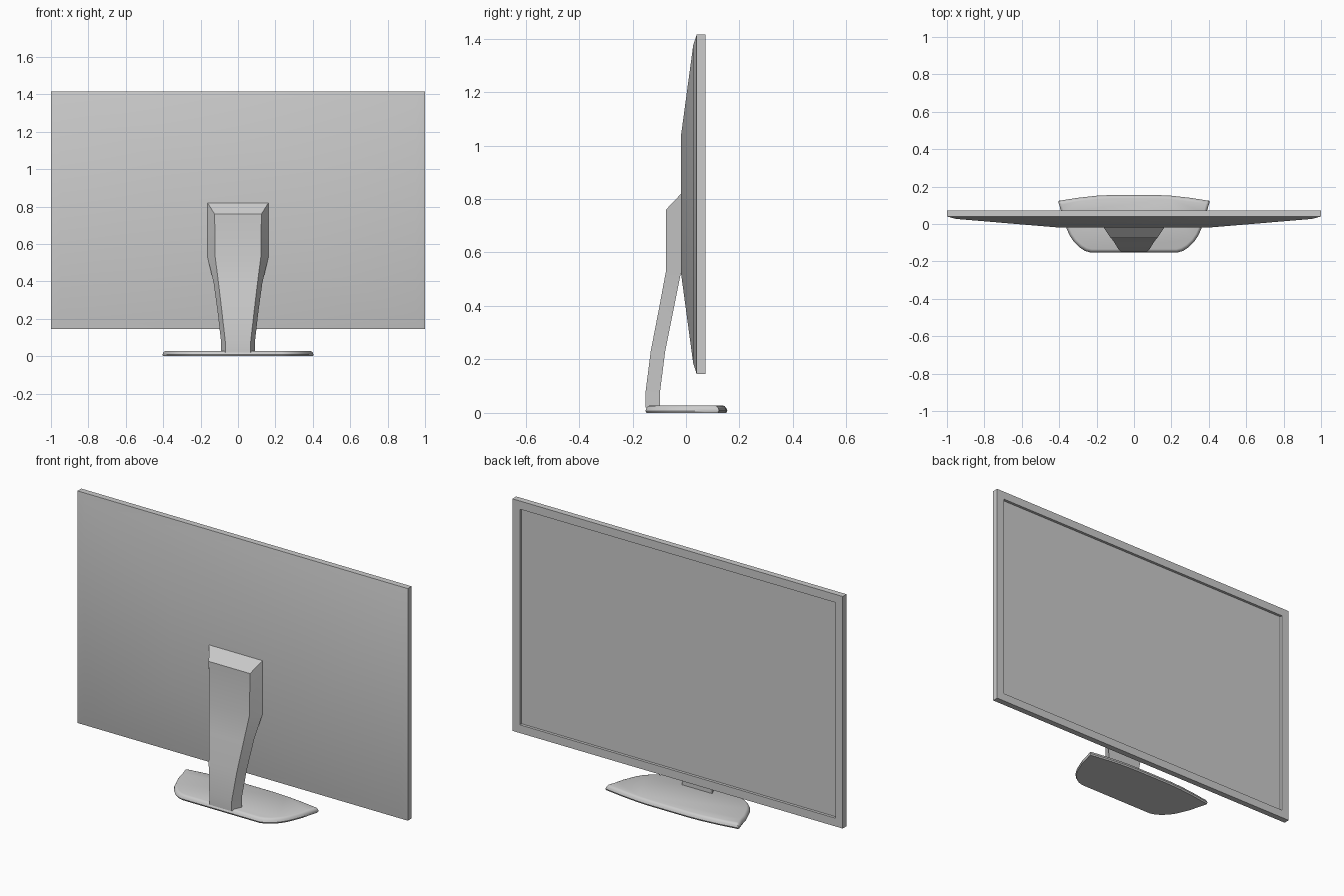
import bpy, bmesh, math

if "Cube" in bpy.data.objects:
    bpy.data.objects.remove(bpy.data.objects["Cube"])


def loft(name, rings, angle=30):
    """Skin a closed solid through rings of equal point count, capping both ends."""
    bm = bmesh.new()
    loops = [[bm.verts.new(p) for p in ring] for ring in rings]
    n = len(loops[0])
    for a, b in zip(loops, loops[1:]):
        for i in range(n):
            j = (i + 1) % n
            bm.faces.new((a[i], a[j], b[j], b[i]))
    bm.faces.new(loops[0])
    bm.faces.new(loops[-1])
    bmesh.ops.recalc_face_normals(bm, faces=bm.faces)
    mesh = bpy.data.meshes.new(name)
    bm.to_mesh(mesh)
    bm.free()
    ob = bpy.data.objects.new(name, mesh)
    bpy.context.collection.objects.link(ob)
    bpy.ops.object.select_all(action='DESELECT')
    bpy.context.view_layer.objects.active = ob
    ob.select_set(True)
    bpy.ops.object.shade_smooth_by_angle(angle=math.radians(angle))
    return ob


def rect(hx, hz, y, zc=0.78):
    return [(sx * hx, y, zc + sz * hz) for sx, sz in ((-1, -1), (1, -1), (1, 1), (-1, 1))]


# Housing: domed rear, thin sides, bezel and recessed screen bed
HX, HZ, BEZEL = 1.0, 0.635, 0.045
loft("monitor_housing", [
    rect(0.40, 0.255, -0.019),
    rect(HX - 0.05, HZ - 0.04, 0.027),
    rect(HX, HZ, 0.04),
    rect(HX, HZ, 0.073),
    rect(HX - BEZEL, HZ - BEZEL, 0.073),
    rect(HX - BEZEL, HZ - BEZEL, 0.056),
])

# Display panel sitting in the recess
loft("screen", [rect(HX - BEZEL, HZ - BEZEL, 0.055),
                rect(HX - BEZEL, HZ - BEZEL, 0.058)])

# Neck sections: inner y, z, half width, then outer y, z, half width
sections = [
    (-0.018, 0.82, 0.163, -0.075, 0.76, 0.125),
    (-0.018, 0.53, 0.163, -0.075, 0.53, 0.122),
    (-0.046, 0.39, 0.130, -0.101, 0.39, 0.104),
    (-0.078, 0.23, 0.108, -0.132, 0.23, 0.085),
    (-0.097, 0.08, 0.091, -0.151, 0.08, 0.068),
    (-0.097, 0.02, 0.091, -0.151, 0.02, 0.066),
]
loft("stand_neck", [
    [(-wi, yi, zi), (wi, yi, zi), (wo, yo, zo), (-wo, yo, zo)]
    for yi, zi, wi, yo, zo, wo in sections], 20)

# Base: half outline mirrored across x
half = [(0.12, 0.155), (0.20, 0.151), (0.30, 0.140), (0.402, 0.124), (0.404, 0.115),
        (0.390, 0.070), (0.378, 0.02), (0.362, -0.02), (0.345, -0.06), (0.322, -0.095),
        (0.292, -0.125), (0.262, -0.144), (0.235, -0.152)]
outline = half + [(-x, y) for x, y in reversed(half)]


def base_ring(inset, z):
    fx, fy = 1 - inset / 0.404, 1 - inset / 0.155
    return [(x * fx, y * fy, z) for x, y in outline]


loft("stand_base", [base_ring(0.004, 0.0), base_ring(0.0, 0.008), base_ring(0.004, 0.018),
                    base_ring(0.010, 0.025), base_ring(0.018, 0.028)], 40)
